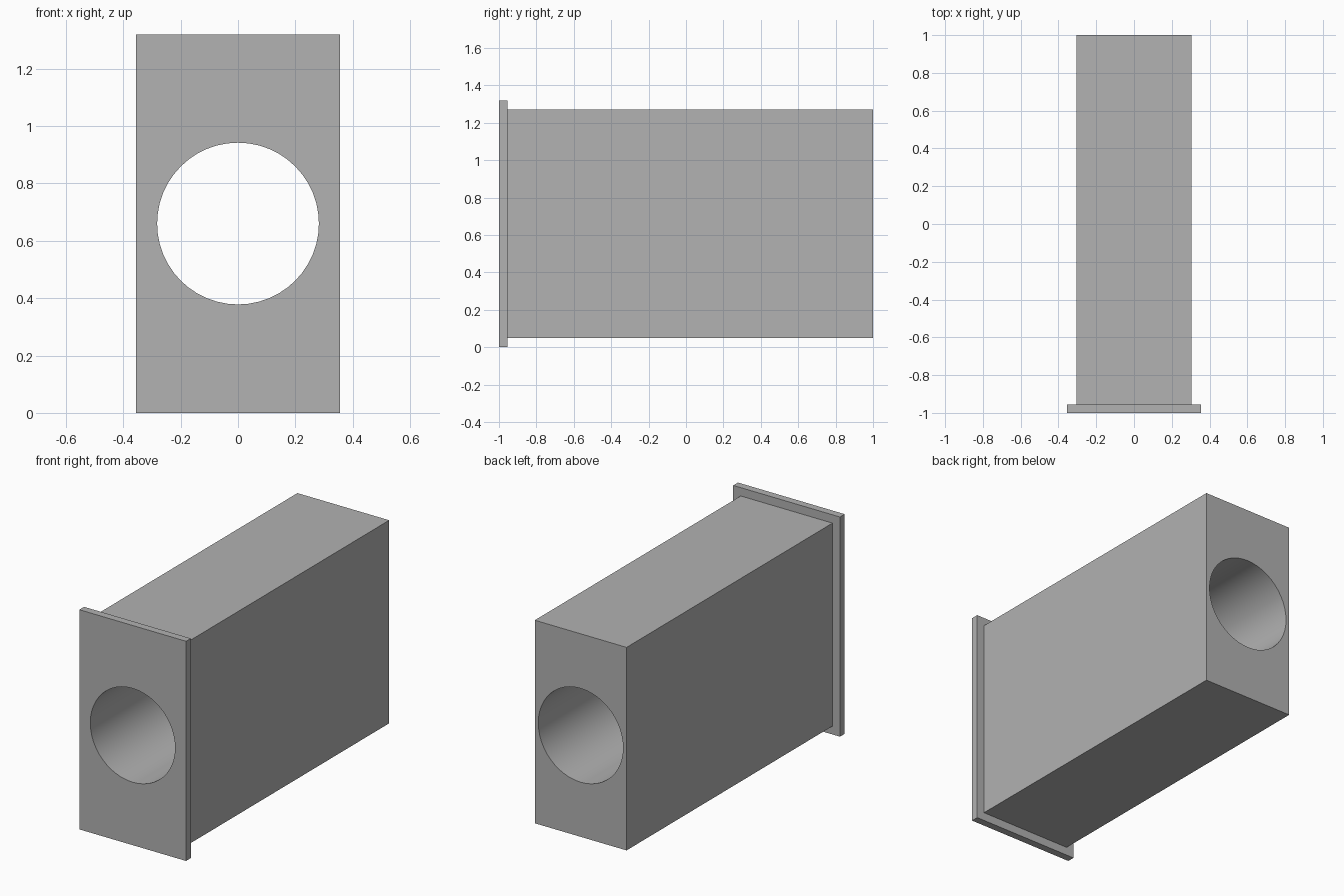
import bpy
import math

cube = bpy.data.objects.get("Cube")
if cube:
    bpy.data.objects.remove(cube, do_unlink=True)

GREY = (0.445, 0.445, 0.445, 1.0)
MID_Z = 0.66
FLANGE_BACK = -0.955

grey = bpy.data.materials.new("plain grey")
grey.use_nodes = True
grey.diffuse_color = GREY
grey.node_tree.nodes["Principled BSDF"].inputs["Base Color"].default_value = GREY


def block(name, width, height, y_front, y_back):
    """Box centred on the bore axis, between two depths."""
    bpy.ops.mesh.primitive_cube_add(size=1, location=(0, (y_front + y_back) / 2, MID_Z))
    obj = bpy.context.object
    obj.name = name
    obj.scale = (width, y_back - y_front, height)
    bpy.ops.object.transform_apply(location=True, rotation=True, scale=True)
    obj.data.materials.append(grey)
    return obj


def boolean(obj, tool, operation):
    mod = obj.modifiers.new(operation.lower(), "BOOLEAN")
    mod.operation = operation
    mod.solver = "EXACT"
    mod.object = tool
    bpy.ops.object.select_all(action="DESELECT")
    bpy.context.view_layer.objects.active = obj
    obj.select_set(True)
    bpy.ops.object.modifier_apply(modifier=mod.name)
    bpy.data.objects.remove(tool, do_unlink=True)


# Long rectangular body, overlapping the flange so they fuse cleanly
body = block("bored_housing", 0.61, 1.22, FLANGE_BACK - 0.02, 1.0)

# Thin flange across the front
flange = block("front_flange", 0.71, 1.32, -1.0, FLANGE_BACK)
boolean(body, flange, "UNION")

# Round bore through the whole length
bpy.ops.mesh.primitive_cylinder_add(vertices=48, radius=0.282, depth=3,
                                    location=(0, 0, MID_Z),
                                    rotation=(math.pi / 2, 0, 0))
bore = bpy.context.object
bore.name = "bore_cutter"
bore.hide_render = True
bore.data.materials.append(grey)
boolean(body, bore, "DIFFERENCE")

# Smooth bore wall, crisp block edges
bpy.ops.object.shade_smooth_by_angle(angle=math.radians(30))
